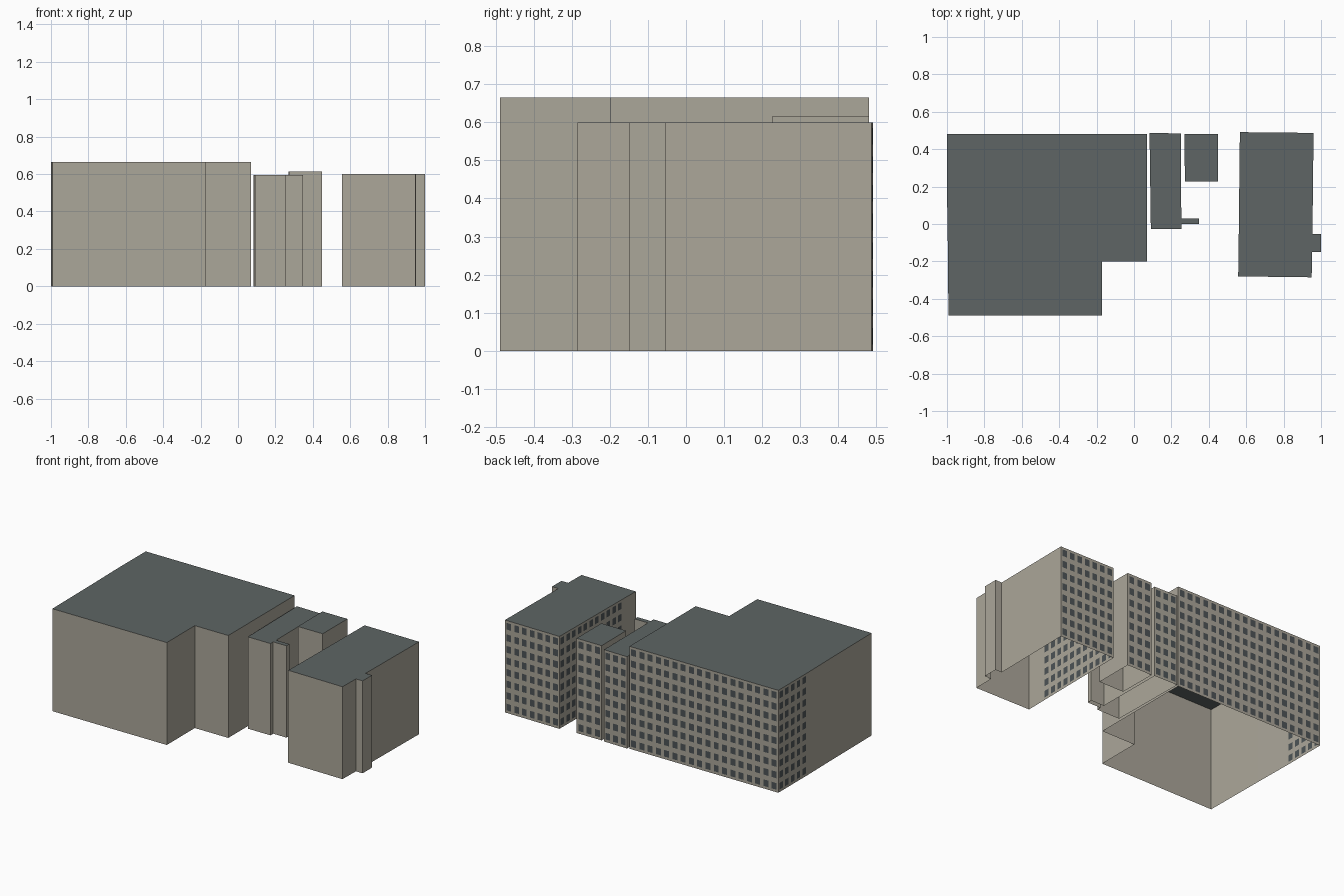
import bpy, bmesh
from mathutils import Vector

if "Cube" in bpy.data.objects:
    bpy.data.objects.remove(bpy.data.objects["Cube"])


def material(name, rgb):
    m = bpy.data.materials.new(name)
    m.diffuse_color = (*rgb, 1.0)
    m.use_nodes = True
    m.node_tree.nodes["Principled BSDF"].inputs["Base Color"].default_value = m.diffuse_color
    return m


MATS = [material("beige wall", (0.41, 0.385, 0.322)),
        material("slate roof", (0.112, 0.130, 0.128)),
        material("window glass", (0.075, 0.088, 0.094))]


def breaks(n, lo, hi):
    """Cell boundaries for n windows along a unit length."""
    cuts = [0.0]
    for i in range(n):
        cuts += [(i + lo) / n, (i + hi) / n]
    return cuts + [1.0]


def wall(bm, a, b, h, cols, rows):
    """A plain quad, or a grid whose odd cells are window panes."""
    a, b = Vector((*a, 0)), Vector((*b, 0))
    us = breaks(cols, 0.2, 0.8) if cols else [0.0, 1.0]
    vs = breaks(rows, 0.22, 0.8) if cols else [0.0, 1.0]
    grid = [[bm.verts.new(a.lerp(b, u) + Vector((0, 0, v * h))) for u in us] for v in vs]
    for j in range(len(vs) - 1):
        for i in range(len(us) - 1):
            f = bm.faces.new((grid[j][i], grid[j][i + 1], grid[j + 1][i + 1], grid[j + 1][i]))
            f.material_index = 2 if i % 2 and j % 2 else 0


def building(name, outline, h, rows, windows):
    """Open-bottomed block; windows maps wall number to window columns."""
    bm = bmesh.new()
    for k, a in enumerate(outline):
        wall(bm, a, outline[(k + 1) % len(outline)], h, windows.get(k, 0), rows)
    roof = bm.faces.new([bm.verts.new((x, y, h)) for x, y in outline])
    roof.material_index = 1
    bmesh.ops.remove_doubles(bm, verts=bm.verts[:], dist=1e-5)
    me = bpy.data.meshes.new(name)
    bm.to_mesh(me)
    bm.free()
    for m in MATS:
        me.materials.append(m)
    bpy.context.collection.objects.link(bpy.data.objects.new(name, me))


# Large L-shaped block, windows on the back and the rear of the left side
building("large_block",
         [(-0.992, -0.488), (-0.17, -0.488), (-0.17, -0.2), (0.07, -0.2), (0.07, 0.481),
          (-1.0, 0.481), (-1.0, 0.185), (-0.996, -0.07)],
         0.665, 9, {4: 18, 5: 5})

# Narrow block with a thin side stub
building("narrow_block",
         [(0.09, -0.028), (0.253, -0.028), (0.253, 0.0), (0.348, 0.0), (0.348, 0.03),
          (0.253, 0.03), (0.25, 0.484), (0.083, 0.487)],
         0.596, 8, {6: 3})

# Small rear block
building("small_block",
         [(0.272, 0.226), (0.45, 0.226), (0.45, 0.48), (0.27, 0.48)],
         0.615, 8, {2: 3})

# Right-hand block with a stair stub, windows on the back and left side
building("right_block",
         [(0.557, -0.28), (0.95, -0.285), (0.952, -0.15), (1.0, -0.15), (1.0, -0.053),
          (0.954, -0.053), (0.96, 0.487), (0.566, 0.491), (0.559, -0.15)],
         0.6, 8, {6: 7, 7: 11})
